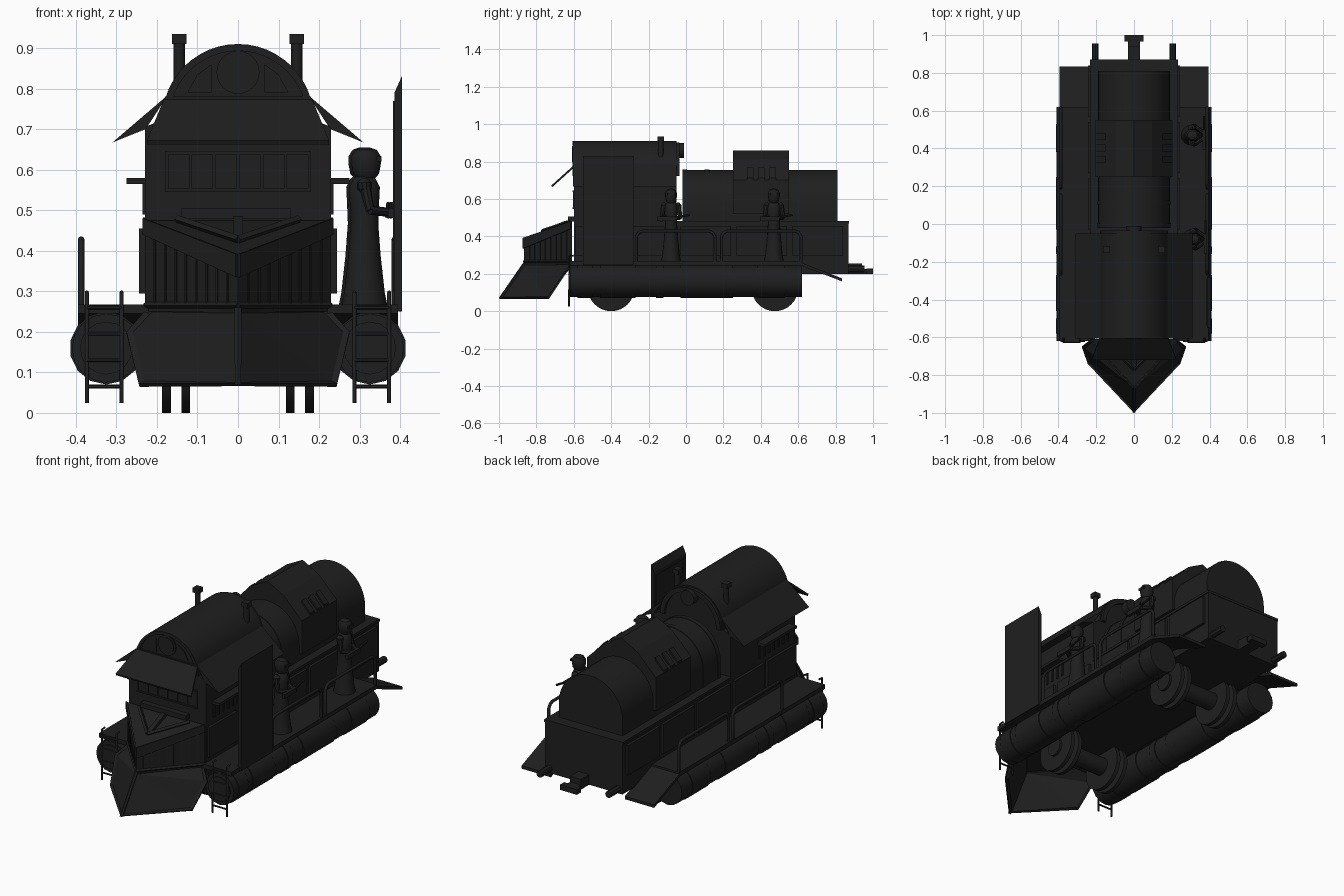
import bpy, bmesh, math
from mathutils import Vector

if "Cube" in bpy.data.objects:
    bpy.data.objects.remove(bpy.data.objects["Cube"])

black = bpy.data.materials.new("soot_black")
black.diffuse_color = (0.0135, 0.0135, 0.0135, 1)
black.use_nodes = True
black.node_tree.nodes["Principled BSDF"].inputs["Base Color"].default_value = black.diffuse_color


def finish(name, bm, smooth=False, normals=True):
    if normals:
        bmesh.ops.recalc_face_normals(bm, faces=bm.faces)
    me = bpy.data.meshes.new(name)
    bm.to_mesh(me)
    bm.free()
    me.materials.append(black)
    ob = bpy.data.objects.new(name, me)
    bpy.context.collection.objects.link(ob)
    if smooth:
        bpy.ops.object.select_all(action='DESELECT')
        bpy.context.view_layer.objects.active = ob
        ob.select_set(True)
        bpy.ops.object.shade_smooth_by_angle(angle=math.radians(35))
    return ob


def extrude(name, pts, vec, smooth=False):
    """Closed polygon of 3D points pushed along vec."""
    bm = bmesh.new()
    f = bm.faces.new([bm.verts.new(p) for p in pts])
    r = bmesh.ops.extrude_face_region(bm, geom=[f])
    bmesh.ops.translate(bm, vec=vec, verts=[v for v in r['geom'] if isinstance(v, bmesh.types.BMVert)])
    return finish(name, bm, smooth)


def prism(name, xz, y0, y1, smooth=False):
    return extrude(name, [(x, y0, z) for x, z in xz], (0, y1 - y0, 0), smooth)


def box(name, x0, x1, y0, y1, z0, z1):
    return prism(name, [(x0, z0), (x1, z0), (x1, z1), (x0, z1)], y0, y1)


def bar(name, p, q, r, n=6, r2=None):
    p, q = Vector(p), Vector(q)
    d = q - p
    bm = bmesh.new()
    bmesh.ops.create_cone(bm, cap_ends=True, segments=n, radius1=r, radius2=r if r2 is None else r2, depth=d.length)
    bm.transform(d.to_track_quat('Z', 'Y').to_matrix().to_4x4())
    bmesh.ops.translate(bm, vec=(p + q) / 2, verts=bm.verts)
    return finish(name, bm, n > 6)


def tube(name, pts, r):
    cu = bpy.data.curves.new(name, 'CURVE')
    cu.dimensions, cu.bevel_depth, cu.bevel_resolution = '3D', r, 2
    cu.use_fill_caps = True
    sp = cu.splines.new('POLY')
    sp.points.add(len(pts) - 1)
    for pt, c in zip(sp.points, pts):
        pt.co = (*c, 1)
    cu.materials.append(black)
    ob = bpy.data.objects.new(name, cu)
    bpy.context.collection.objects.link(ob)
    bpy.ops.object.select_all(action='DESELECT')
    bpy.context.view_layer.objects.active = ob
    ob.select_set(True)
    bpy.ops.object.convert(target='MESH')


def lathe(name, prof, x, y, z, sx=1, sy=1, n=16):
    bm = bmesh.new()
    rings = [[bm.verts.new((x + r * sx * math.cos(2 * math.pi * i / n), y + r * sy * math.sin(2 * math.pi * i / n), z + h))
              for i in range(n)] for r, h in prof]
    for a, b in zip(rings, rings[1:]):
        for i in range(n):
            bm.faces.new((a[i], a[(i + 1) % n], b[(i + 1) % n], b[i]))
    bm.faces.new(rings[0])
    bm.faces.new(rings[-1])
    finish(name, bm, True)


def arch(r, zc, n=24):
    return [(r * math.cos(math.pi * i / n), zc + r * math.sin(math.pi * i / n)) for i in range(n + 1)]


# cab body with arched roof, back wall trim and lamp
prism("cab", [(-.23, .2), (.23, .2), (.23, .705)] + arch(.187, .723) + [(-.23, .705)], -.60, -.05, True)
prism("cab_back_rim", arch(.18, .723) + arch(.155, .723)[::-1], -.05, -.035)
bar("cab_back_lamp", (0, -.05, .86), (0, -.01, .86), .04, 16)

# front gable: rims, round window and side lights
prism("gable_rim", arch(.187, .723) + arch(.17, .723)[::-1], -.607, -.60)
box("gable_sill", -.18, .18, -.607, -.60, .77, .78)
circle = [(.053 * math.cos(a * math.pi / 12), .84 + .053 * math.sin(a * math.pi / 12)) for a in range(24)]
prism("round_window_frame", circle, -.606, -.60)
prism("round_window", [(x * .8, .84 + (z - .84) * .8) for x, z in circle], -.609, -.60)
for s in (-1, 1):
    prism("gable_side_light", [(s * .065, .79), (s * .125, .79), (s * .10, .835), (s * .065, .86)], -.605, -.60)

# roof awnings on front and sides
front_aw = [(-.18, -.60, .78), (.18, -.60, .78), (.225, -.72, .672), (-.225, -.72, .672)]
extrude("front_awning", front_aw, (0, .004, -.01))
for s in (-1, 1):
    prism("side_awning", [(s * .172, .785), (s * .31, .667), (s * .228, .70)], -.605, -.05)

# windscreen frame and dash
for z in (.545, .638):
    box("windscreen_frame", -.18, .18, -.607, -.60, z, z + .008)
for i in range(7):
    x = -.176 + i * .0587
    box("windscreen_bar", x - .004, x + .004, -.605, -.60, .545, .645)
box("cowl_box", -.14, .13, -.63, -.60, .48, .505)

# wedge-shaped prow with rim and planks
bm = bmesh.new()
lo = [bm.verts.new(p) for p in ((-.23, -.61, .25), (0, -.865, .25), (.23, -.61, .25))]
hi = [bm.verts.new(p) for p in ((-.23, -.61, .475), (0, -.865, .385), (.23, -.61, .475))]
for f in ((lo[0], lo[1], hi[1], hi[0]), (lo[1], lo[2], hi[2], hi[1]), (lo[2], lo[0], hi[0], hi[2]), hi, lo):
    bm.faces.new(f)
finish("prow", bm)
for s in (-1, 1):
    extrude("prow_band", [(s * .23, -.612, .48), (0, -.867, .392), (0, -.867, .335), (s * .23, -.612, .44)],
            (s * .006, -.006, 0))
    bar("hood_rib", (s * .15, -.625, .478), (0, -.77, .428), .010, 4)
    bar("prow_foot", (s * .23, -.612, .265), (0, -.867, .265), .008, 4)
    for i in range(1, 9):
        t = i / 9
        bar("prow_batten", (s * .23 * t, -.866 + .255 * t, .26), (s * .23 * t, -.866 + .255 * t, .36 + .09 * t), .004, 4)
extrude("hood_ridge", [(.012, -.61, .45), (.012, -.61, .488), (.012, -.65, .482), (.012, -.77, .43)], (-.024, 0, 0))

# snow plough, two framed plates
for s in (-1, 1):
    bm = bmesh.new()
    pts = [(0, -.87, .26), (0, -1, .072), (s * .245, -.74, .072), (s * .275, -.655, .2), (s * .22, -.61, .262)]
    f = bm.faces.new([bm.verts.new(p) for p in (pts if s > 0 else pts[::-1])])
    bm.normal_update()
    bmesh.ops.inset_individual(bm, faces=[f], thickness=.014, depth=-.008)
    bmesh.ops.triangulate(bm, faces=[f])
    ob = finish("plough_plate", bm, normals=False)
    so = ob.modifiers.new("thick", 'SOLIDIFY')
    so.thickness = .01

# boiler, its base box and hoop
box("base_box", -.23, .23, -.06, .87, .2, .48)
prism("boiler", [(-.19, .47), (.19, .47)] + arch(.19, .565), -.02, .81, True)
for y in (-.02, .10):
    prism("boiler_hoop", [(-.193, .47), (.193, .47)] + arch(.193, .565), y, y + .025, True)
box("base_rim", -.234, .234, -.05, .872, .468, .482)

# angular gabled housing over the boiler, with slots
prism("boiler_housing", [(-.205, .52), (.205, .52), (.205, .70), (.095, .81), (0, .86), (-.095, .81), (-.205, .70)], .25, .55)
for s in (-1, 1):
    for y in (.325, .385, .445):
        prism("housing_slot", [(s * .15, .70), (s * .203, .70), (s * .203, .712), (s * .152, .768)], y, y + .035)

# rear coupler and buffers
box("coupler", -.032, .032, .86, .99, .2, .225)
box("coupler_head", -.05, .05, .965, 1.0, .2, .228)
box("coupler_block", -.032, .032, .87, .94, .225, .255)

for s in (-1, 1):
    bar("buffer", (s * .205, .86, .225), (s * .205, .955, .225), .018, 8)
    # chimneys
    bar("chimney", (s * .145, -.135, .70), (s * .145, -.135, .92), .014, 12)
    box("chimney_cap", s * .127, s * .163, -.153, -.117, .91, .935)
    # running board and rear ramp
    box("running_board", s * .22, s * .395, -.62, .62, .245, .268)
    extrude("rear_ramp", [(s * .22, .61, .262), (s * .395, .61, .262), (s * .395, .835, .175), (s * .22, .835, .175)], (0, 0, -.016))
    # side tank with raised bands
    bar("side_tank", (s * .325, -.62, .16), (s * .325, .62, .16), .085, 16)
    for y0, y1 in ((-.58, -.50), (-.46, -.27), (-.16, -.12), (-.03, .25), (.38, .53)):
        bar("tank_band", (s * .325, y0, .16), (s * .325, y1, .16), .090, 14)
    bar("tank_end", (s * .325, -.626, .16), (s * .325, -.61, .16), .065, 16)
    # ladder
    for x in (.287, .373):
        tube("ladder_rail", [(s * x, -.625, .025), (s * x, -.625, .295), (s * x, -.60, .297)], .005)
    for z in (.065, .13, .195, .26):
        bar("ladder_rung", (s * .287, -.625, z), (s * .373, -.625, z), .005)
    # hand rails with rounded corners
    for y0, y1 in ((-.265, .155), (.19, .615)):
        x = s * .387
        tube("hand_rail", [(x, y0, .26), (x, y0, .40), (x, y0 + .012, .42), (x, y0 + .03, .428),
                           (x, y1 - .03, .428), (x, y1 - .012, .42), (x, y1, .40), (x, y1, .26)], .008)
    # cab side window with ledge and bars, and wall panels
    box("window_ledge", s * .22, s * .275, -.55, -.28, .565, .58)
    for i in range(7):
        y = -.54 + i * .04
        box("window_bar", s * .23, s * .236, y, y + .01, .49, .565)
    for y0, y1 in ((-.59, -.35), (-.32, -.07), (-.03, .24), (.27, .54), (.57, .84)):
        box("wall_panel", s * .22, s * .244, y0, y1, .295, .455)
    # wheels: twin discs and hub per side
    for y in (-.40, .475):
        for x0, x1, r in ((.118, .14, .125), (.14, .165, .05), (.165, .187, .125)):
            bar("wheel", (s * x0, y, .125), (s * x1, y, .125), r, 32)

for y in (-.40, .475):
    bar("axle", (-.2, y, .125), (.2, y, .125), .048, 16)

# armour shield, right side only
prism("shield", [(.386, .25), (.404, .25), (.404, .83), (.386, .79)], -.55, -.28)
for y0, y1, z0, z1 in ((-.54, -.525, .3, .77), (-.305, -.29, .3, .77), (-.54, -.29, .3, .315), (-.54, -.29, .755, .77)):
    box("shield_frame", .383, .388, y0, y1, z0, z1)

# robed guards on the right running board
for x, y in ((.305, .47), (.312, -.08)):
    lathe("guard_robe", [(.056, 0), (.05, .03), (.040, .12), (.034, .2), (.036, .25), (.038, .29), (.028, .31), (.016, .32)],
          x, y, .267, 1, .95)
    lathe("guard_head", [(.02, 0), (.029, .012), (.033, .035), (.033, .055), (.024, .071), (.008, .077)], x + .004, y, .578, 1.1, .95)
    box("guard_visor", x, x + .042, y - .02, y + .02, .62, .632)
    for d in (-1, 1):
        lathe("guard_shoulder", [(.006, 0), (.017, .012), (.018, .028), (.006, .04)], x, y + d * .038, .54, 1, 1, 10)
        bar("guard_upper_arm", (x, y + d * .04, .565), (x + .014, y + d * .05, .50), .014, 8, .011)
        bar("guard_forearm", (x + .014, y + d * .05, .50), (x + .062, y + d * .015, .495), .011, 8)
    bar("guard_rifle", (x + .066, y - .06, .485), (x + .066, y + .10, .515), .006, 8)
    box("rifle_stock", x + .058, x + .074, y - .075, y + .03, .482, .506)
